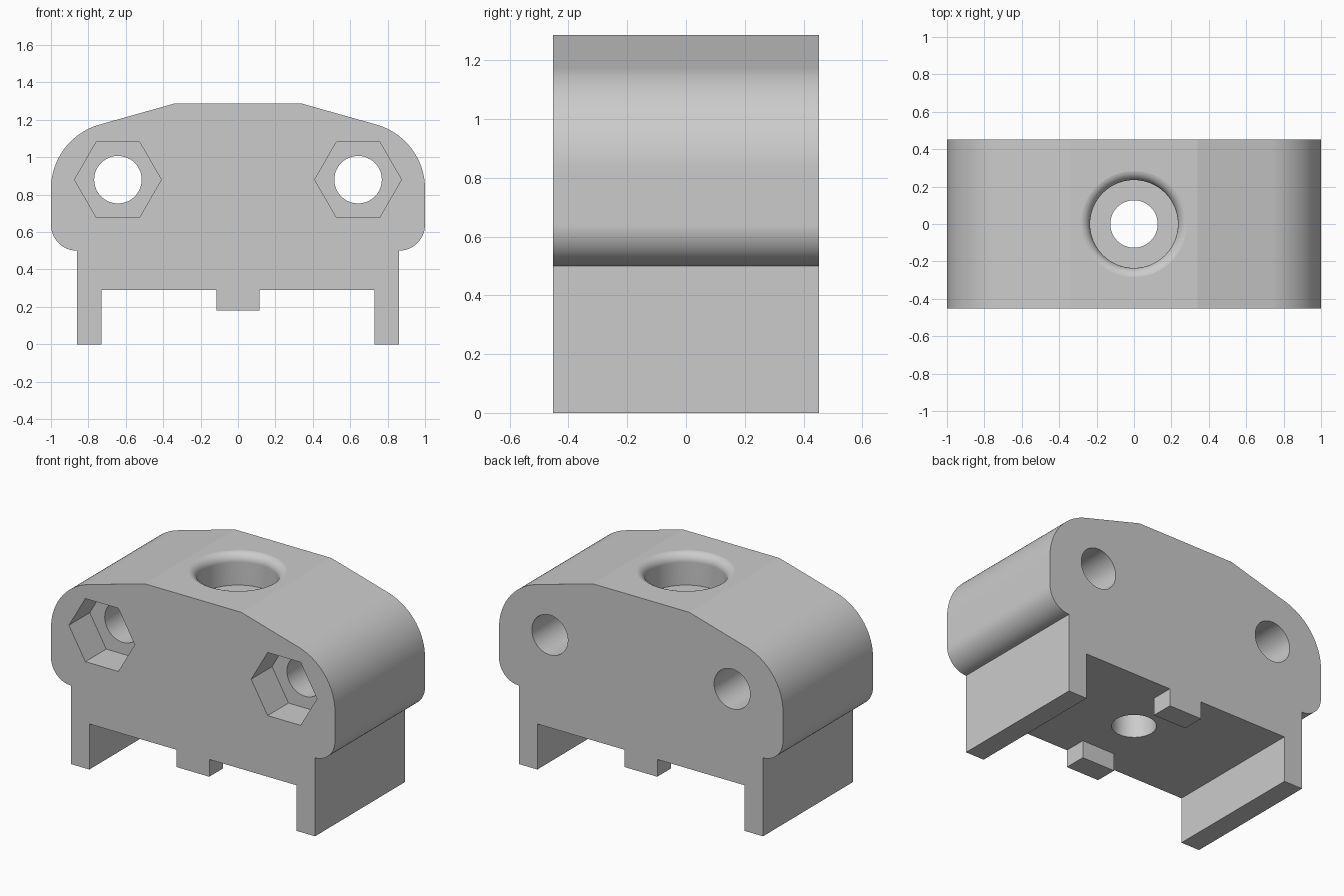
import bpy, bmesh
from math import sin, cos, pi, radians
from mathutils import Matrix

HALF_Y = 0.453
TOP = 1.287

cube = bpy.data.objects.get("Cube")
if cube:
    bpy.data.objects.remove(cube, do_unlink=True)

grey = bpy.data.materials.new("light_grey")
grey.use_nodes = True
grey.diffuse_color = (0.6, 0.6, 0.6, 1)
grey.node_tree.nodes["Principled BSDF"].inputs["Base Color"].default_value = (0.6, 0.6, 0.6, 1)


def finish(name, bm):
    bmesh.ops.recalc_face_normals(bm, faces=bm.faces)
    mesh = bpy.data.meshes.new(name)
    bm.to_mesh(mesh)
    bm.free()
    mesh.materials.append(grey)
    obj = bpy.data.objects.new(name, mesh)
    bpy.context.collection.objects.link(obj)
    return obj


def arc(cx, cz, r, start, end, steps):
    angles = [radians(start + (end - start) * i / steps) for i in range(steps + 1)]
    return [(cx + r * cos(a), cz + r * sin(a)) for a in angles]


def extrude_profile(name, points, y0, y1):
    bm = bmesh.new()
    face = bm.faces.new([bm.verts.new((x, y0, z)) for x, z in points])
    new = bmesh.ops.extrude_face_region(bm, geom=[face])["geom"]
    verts = [v for v in new if isinstance(v, bmesh.types.BMVert)]
    bmesh.ops.translate(bm, verts=verts, vec=(0, y1 - y0, 0))
    return finish(name, bm)


def lathe(name, profile, sides, matrix=Matrix()):
    """Capped solid of rings given as (radius, height)."""
    bm = bmesh.new()
    rings = [[bm.verts.new((r * cos(2 * pi * i / sides), r * sin(2 * pi * i / sides), z))
              for i in range(sides)] for r, z in profile]
    for a, b in zip(rings, rings[1:]):
        for i in range(sides):
            j = (i + 1) % sides
            bm.faces.new((a[i], a[j], b[j], b[i]))
    bm.faces.new(rings[0])
    bm.faces.new(rings[-1])
    bm.transform(matrix)
    return finish(name, bm)


def cut(target, cutter):
    mod = target.modifiers.new("cut", "BOOLEAN")
    mod.operation = "DIFFERENCE"
    mod.solver = "EXACT"
    mod.object = cutter
    bpy.context.view_layer.objects.active = target
    bpy.ops.object.modifier_apply(modifier=mod.name)
    bpy.data.objects.remove(cutter, do_unlink=True)


# Body: legs, rounded shoulders and sloped top in one outline
half = [(0.73, 0.29), (0.73, 0), (0.86, 0)]
half += arc(0.86, 0.64, 0.14, -90, 0, 14)
half += arc(0.643, 0.831, 0.357, 0, 74.3, 24)
half += [(0.34, TOP)]
outline = half + [(-x, z) for x, z in reversed(half)]
body = extrude_profile("clamp_body", outline, -HALF_Y, HALF_Y)

# Side bolt holes with hexagonal nut pockets in the front
for side in (-1, 1):
    place = Matrix.Translation((side * 0.642, 0, 0.88)) @ Matrix.Rotation(pi / 2, 4, "X")
    cut(body, lathe("bolt_hole", [(0.127, -0.6), (0.127, 0.6)], 48, place))
    cut(body, lathe("nut_pocket", [(0.232, HALF_Y - 0.21), (0.232, 0.6)], 6, place))

# Central vertical hole with a round-edged counterbore
rim = arc(0.29, TOP - 0.0545, 0.055, 180, 90, 10)
cut(body, lathe("centre_hole", [(0.127, 0.1), (0.127, 1.2)], 48))
cut(body, lathe("counterbore", [(0.235, TOP - 0.2)] + rim + [(0.29, 1.4)], 64))

bpy.ops.object.select_all(action="DESELECT")
body.select_set(True)
bpy.context.view_layer.objects.active = body
bpy.ops.object.shade_smooth_by_angle(angle=radians(14))
weighted = body.modifiers.new("clean_shading", "WEIGHTED_NORMAL")
weighted.keep_sharp = True

# Small locating keys under the front and back edges
key = [(-0.115, 0.18), (0.115, 0.18), (0.115, 0.29), (-0.115, 0.29)]
extrude_profile("front_key", key, -HALF_Y, -HALF_Y + 0.14)
extrude_profile("back_key", key, HALF_Y - 0.14, HALF_Y)
